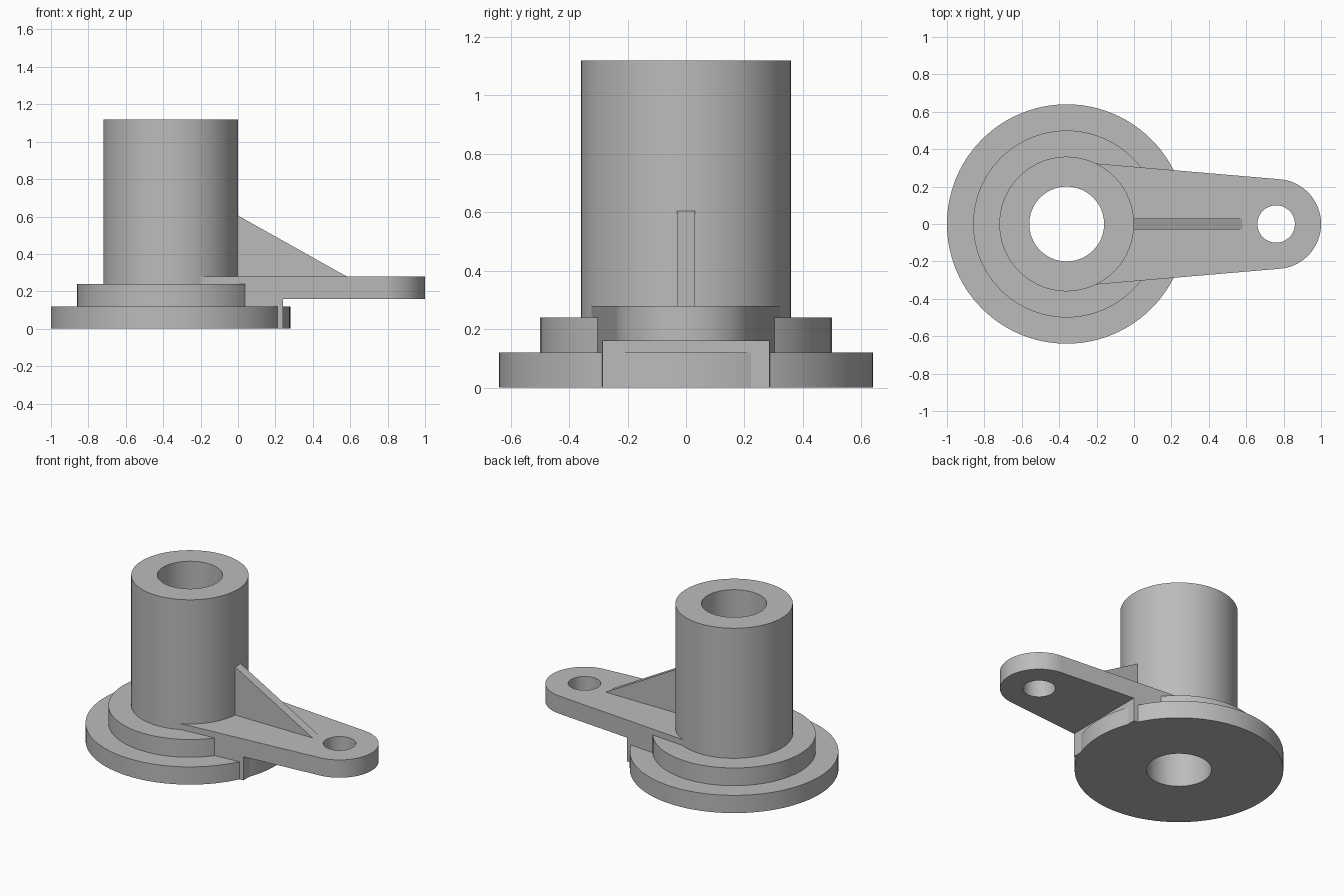
import bpy
import bmesh
import math

if "Cube" in bpy.data.objects:
    bpy.data.objects.remove(bpy.data.objects["Cube"], do_unlink=True)

BODY_X = -0.36      # axis of the tube
EYE_X = 0.76        # axis of the arm's hole
EYE_R = 0.24
TAPER = 0.0855      # angle of the arm's sides
SEGMENTS = 96

grey = bpy.data.materials.new("plain grey")
grey.use_nodes = True
grey.diffuse_color = (0.5, 0.5, 0.5, 1)
grey.node_tree.nodes["Principled BSDF"].inputs["Base Color"].default_value = (0.5, 0.5, 0.5, 1)


def finish(name, bm):
    """Turn a bmesh into a named grey object."""
    bmesh.ops.recalc_face_normals(bm, faces=bm.faces)
    mesh = bpy.data.meshes.new(name)
    bm.to_mesh(mesh)
    bm.free()
    mesh.materials.append(grey)
    obj = bpy.data.objects.new(name, mesh)
    bpy.context.collection.objects.link(obj)
    return obj


def smooth(obj):
    bpy.ops.object.select_all(action='DESELECT')
    obj.select_set(True)
    bpy.context.view_layer.objects.active = obj
    bpy.ops.object.shade_smooth_by_angle(angle=math.radians(30))


def prism(name, points, offset):
    """Extrude a flat outline along an offset."""
    bm = bmesh.new()
    face = bm.faces.new([bm.verts.new(p) for p in points])
    ext = bmesh.ops.extrude_face_region(bm, geom=[face], use_keep_orig=True)
    moved = [v for v in ext["geom"] if isinstance(v, bmesh.types.BMVert)]
    bmesh.ops.translate(bm, verts=moved, vec=offset)
    return finish(name, bm)


def lathe(name, profile, x):
    """Revolve a closed (radius, height) profile about an upright axis."""
    bm = bmesh.new()
    verts = [bm.verts.new((x + r, 0, z)) for r, z in profile]
    edges = [bm.edges.new((v, verts[i - 1])) for i, v in enumerate(verts)]
    bmesh.ops.spin(bm, geom=verts + edges, cent=(x, 0, 0), axis=(0, 0, 1),
                   angle=math.tau, steps=SEGMENTS, use_duplicate=False)
    bmesh.ops.remove_doubles(bm, verts=bm.verts, dist=1e-5)
    return finish(name, bm)


def drill(obj, x, radius):
    """Cut an upright round hole through a part."""
    bpy.ops.mesh.primitive_cylinder_add(vertices=SEGMENTS, radius=radius,
                                        depth=2, location=(x, 0, 0))
    cutter = bpy.context.object
    cutter.hide_render = True
    cutter.data.materials.append(grey)
    mod = obj.modifiers.new("hole", 'BOOLEAN')
    mod.operation = 'DIFFERENCE'
    mod.solver = 'EXACT'
    mod.object = cutter
    bpy.context.view_layer.objects.active = obj
    bpy.ops.object.modifier_apply(modifier=mod.name)
    bpy.data.objects.remove(cutter, do_unlink=True)


def half_width(x):
    """Half the arm's width on its straight tapered sides."""
    return (EYE_R - (x - EYE_X) * math.sin(TAPER)) / math.cos(TAPER)


# Stepped flange and tube with the bore through it
body = lathe("flanged_tube", [(0.2, 0), (0.64, 0), (0.64, 0.12), (0.5, 0.12),
                              (0.5, 0.24), (0.36, 0.24), (0.36, 1.12), (0.2, 1.12)], BODY_X)
smooth(body)

# Tapered arm with a rounded, drilled end; its root stays within the tube wall
root = -0.26
outline = [(root, half_width(root), 0.16), (root, -half_width(root), 0.16)]
sweep = math.pi / 2 - TAPER
for i in range(49):
    a = -sweep + 2 * sweep * i / 48
    outline.append((EYE_X + EYE_R * math.cos(a), EYE_R * math.sin(a), 0.16))
arm = prism("arm", outline, (0, 0, 0.12))
drill(arm, EYE_X, 0.1)
drill(arm, BODY_X, 0.28)
smooth(arm)

# Block below the arm, tying it to the flange
x0, x1 = -0.1, 0.24
prism("arm_support", [(x0, -half_width(x0), 0), (x1, -half_width(x1), 0),
                      (x1, half_width(x1), 0), (x0, half_width(x0), 0)], (0, 0, 0.16))

# Triangular rib between tube and arm
prism("rib", [(-0.04, -0.03, 0.25), (0.58, -0.03, 0.25), (0.58, -0.03, 0.28),
              (0, -0.03, 0.605), (-0.04, -0.03, 0.605)], (0, 0.06, 0))
